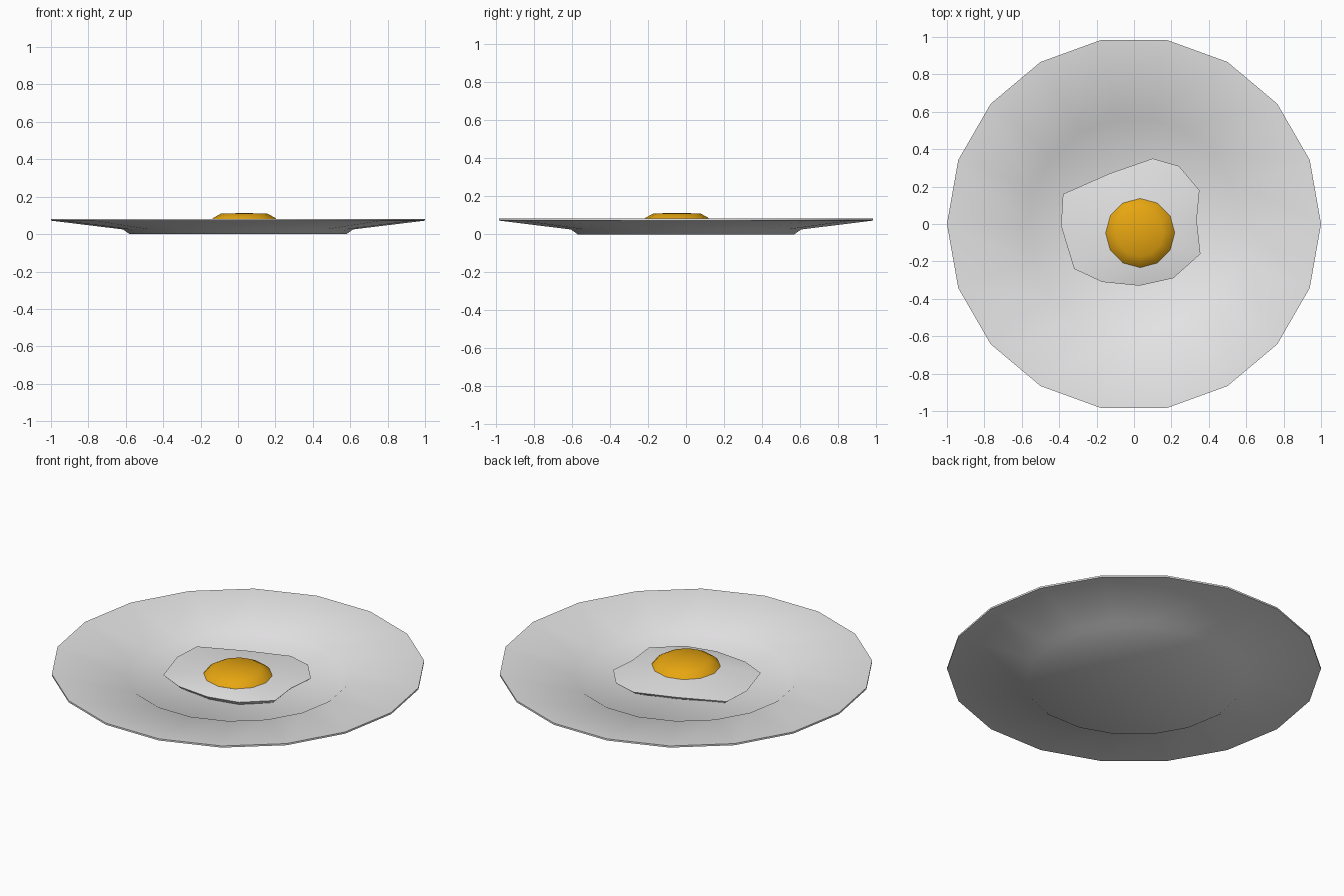
import bpy, bmesh, math

if "Cube" in bpy.data.objects:
    bpy.data.objects.remove(bpy.data.objects["Cube"])


def material(name, rgb):
    m = bpy.data.materials.new(name)
    m.diffuse_color = (*rgb, 1.0)
    m.use_nodes = True
    m.node_tree.nodes["Principled BSDF"].inputs["Base Color"].default_value = m.diffuse_color
    return m


def finish(name, bm, mat, angle):
    bmesh.ops.recalc_face_normals(bm, faces=bm.faces)
    me = bpy.data.meshes.new(name)
    bm.to_mesh(me)
    bm.free()
    me.materials.append(mat)
    ob = bpy.data.objects.new(name, me)
    bpy.context.collection.objects.link(ob)
    bpy.ops.object.select_all(action='DESELECT')
    ob.select_set(True)
    bpy.context.view_layer.objects.active = ob
    bpy.ops.object.shade_smooth_by_angle(angle=math.radians(angle))
    return ob


def loft(rings, start_z, end_z, centre):
    """Bridge rings of points and close both ends with a fan to a centre point."""
    bm = bmesh.new()
    loops = [[bm.verts.new(p) for p in r] for r in rings]
    n = len(loops[0])
    for a, b in zip(loops, loops[1:]):
        for i in range(n):
            j = (i + 1) % n
            bm.faces.new((a[i], a[j], b[j], b[i]))
    for ring, z in ((loops[0], start_z), (loops[-1], end_z)):
        c = bm.verts.new((*centre, z))
        for i in range(n):
            bm.faces.new((ring[i], ring[(i + 1) % n], c))
    return bm


def circle(r, z, n, centre=(0, 0)):
    return [(centre[0] + r * math.cos(math.tau * i / n),
             centre[1] + r * math.sin(math.tau * i / n), z) for i in range(n)]


china = material("china_white", (0.80, 0.79, 0.80))
albumen = material("egg_white", (0.82, 0.82, 0.82))
yellow = material("yolk_yellow", (0.88, 0.42, 0.006))

# Plate: underside, thin rim, then the inner dish
plate_profile = [(0.58, 0.0), (0.615, 0.025), (1.0, 0.072), (1.0, 0.082),
                 (0.60, 0.043), (0.565, 0.018)]
finish("plate", loft([circle(r, z, 18) for r, z in plate_profile],
                     0.0, 0.018, (0, 0)), china, 50)

# Egg white: irregular outline rising to the yolk, tucked under at the edge
outline = [(0.335, 0.02), (0.35, 0.18), (0.24, 0.31), (0.10, 0.35),
           (-0.13, 0.27), (-0.38, 0.16), (-0.39, -0.01), (-0.32, -0.24),
           (-0.17, -0.31), (0.03, -0.33), (0.21, -0.29), (0.355, -0.16)]
yolk_at = (0.033, -0.048)


def spread(t, z):
    return [(yolk_at[0] + (x - yolk_at[0]) * t,
             yolk_at[1] + (y - yolk_at[1]) * t, z) for x, y in outline]


inner = circle(0.18, 0.068, 12, yolk_at)
finish("egg_white", loft([spread(0.93, 0.019), spread(1.0, 0.042), inner],
                         0.019, 0.07, yolk_at), albumen, 60)

# Yolk: low dome
yolk_profile = [(0.175, 0.055), (0.185, 0.067), (0.165, 0.087), (0.125, 0.109)]
finish("yolk", loft([circle(r, z, 12, yolk_at) for r, z in yolk_profile],
                    0.055, 0.113, yolk_at), yellow, 60)
